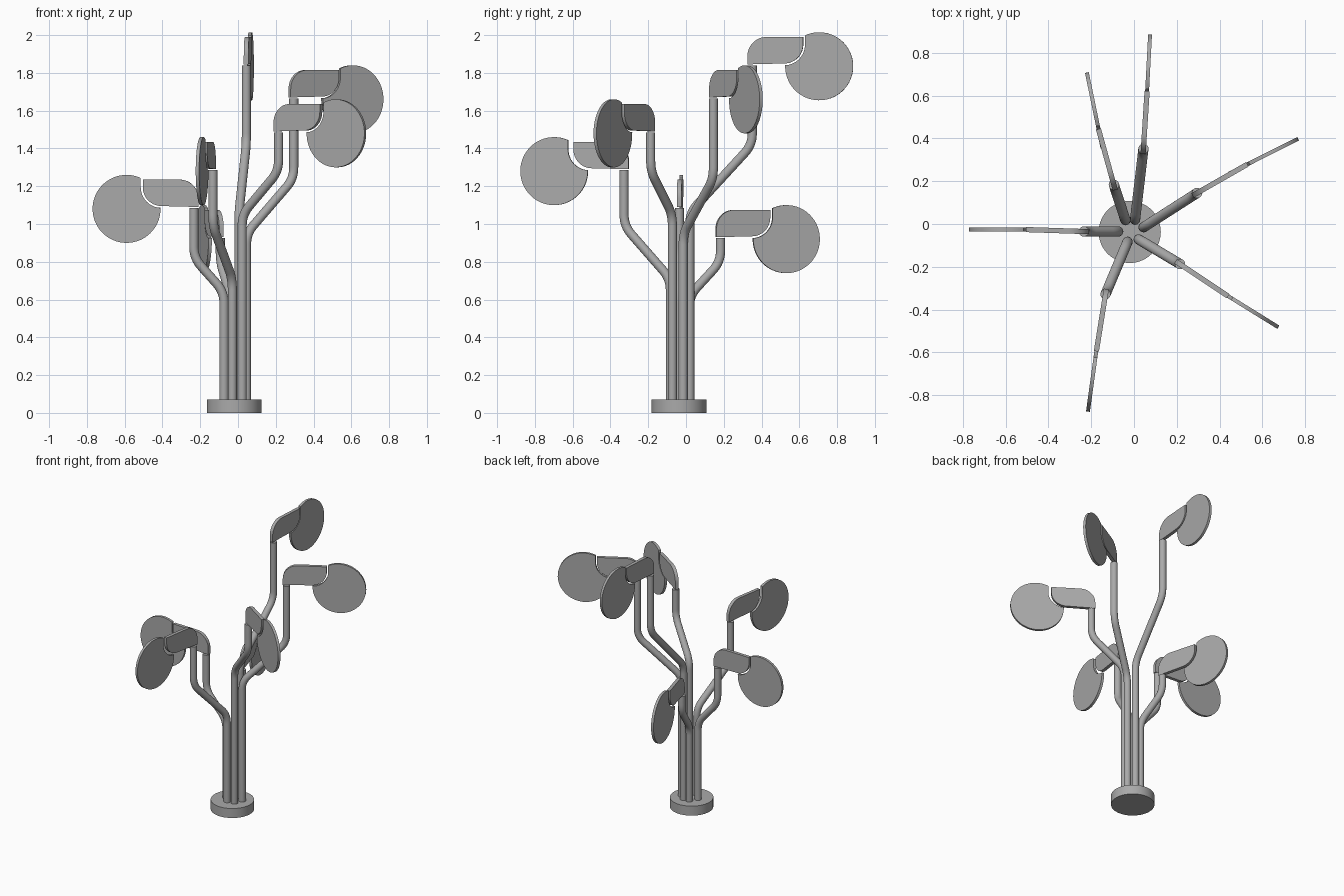
import bpy, bmesh, math
from mathutils import Vector

if "Cube" in bpy.data.objects:
    bpy.data.objects.remove(bpy.data.objects["Cube"])

grey = bpy.data.materials.new("grey")
grey.diffuse_color = (0.4, 0.4, 0.4, 1)
grey.use_nodes = True
grey.node_tree.nodes["Principled BSDF"].inputs["Base Color"].default_value = grey.diffuse_color


def add_mesh(name, bm):
    bmesh.ops.recalc_face_normals(bm, faces=bm.faces)
    me = bpy.data.meshes.new(name)
    bm.to_mesh(me)
    bm.free()
    me.materials.append(grey)
    ob = bpy.data.objects.new(name, me)
    bpy.context.collection.objects.link(ob)
    bpy.ops.object.select_all(action='DESELECT')
    ob.select_set(True)
    bpy.context.view_layer.objects.active = ob
    bpy.ops.object.shade_smooth_by_angle(angle=math.radians(35))
    return ob


def arc(cx, cz, r, a0, a1, n):
    """Points on an arc, angles in degrees."""
    angles = [math.radians(a0 + (a1 - a0) * i / n) for i in range(n + 1)]
    return [(cx + r * math.cos(a), cz + r * math.sin(a)) for a in angles]


def plate(name, outline, origin, direction, thickness):
    """Upright plate: outline is (distance along direction, height)."""
    d = Vector((direction.x, direction.y, 0)).normalized()
    side = Vector((-d.y, d.x, 0)) * thickness
    bm = bmesh.new()
    face = bm.faces.new([bm.verts.new(origin + d * s + Vector((0, 0, z)) - side / 2)
                         for s, z in outline])
    ext = bmesh.ops.extrude_face_region(bm, geom=[face])
    bmesh.ops.translate(bm, vec=side,
                        verts=[v for v in ext['geom'] if isinstance(v, bmesh.types.BMVert)])
    add_mesh(name, bm)


def filleted(points, cut=0.06, n=8):
    """Round the inner corners of a path."""
    out = [points[0]]
    for a, b, c in zip(points, points[1:], points[2:]):
        p, q = b + (a - b).normalized() * cut, b + (c - b).normalized() * cut
        for i in range(n + 1):
            t = i / n
            out.append(p * (1 - t) ** 2 + b * 2 * t * (1 - t) + q * t * t)
    return out + [points[-1]]


def tube(name, path, radius, sides=20):
    bm = bmesh.new()
    rings = []
    for i, p in enumerate(path):
        t = (path[min(i + 1, len(path) - 1)] - path[max(i - 1, 0)]).normalized()
        if i in (0, len(path) - 1):
            t = Vector((0, 0, 1))
        u = Vector((0, 1, 0)).cross(t).normalized()
        v = t.cross(u)
        rings.append([bm.verts.new(p + radius * (u * math.cos(k * math.tau / sides)
                                                 + v * math.sin(k * math.tau / sides)))
                      for k in range(sides)])
    for r0, r1 in zip(rings, rings[1:]):
        for k in range(sides):
            m = (k + 1) % sides
            bm.faces.new((r0[k], r0[m], r1[m], r1[k]))
    bm.faces.new(rings[0])
    bm.faces.new(rings[-1])
    add_mesh(name, bm)


# Round base
bm = bmesh.new()
bmesh.ops.create_cone(bm, cap_ends=True, segments=64, radius1=0.145, radius2=0.145, depth=0.07)
bmesh.ops.translate(bm, verts=bm.verts, vec=(-0.02, -0.037, 0.035))
add_mesh("base", bm)

# Bracket: two opposite corners rounded, two square
bracket = ([(-0.025, 0.005)] + arc(0.17, 0.11, 0.10, -90, 0, 12)
           + [(0.27, 0.15)] + arc(0.075, 0.05, 0.10, 90, 180, 12))
# Disc with a bite that follows the bracket corner
disc = arc(0.355, -0.005, 0.18, 178, 474.6, 56) + arc(0.17, 0.11, 0.11, 0, -88, 12)

# Arms: foot xy, upright xy, hinge xy, tip xy, lower bend z, upper bend z, top z
arms = [
    ((.005, .020), (.044, .351), (.061, .618), (.075, .885), 1.06, 1.42, 1.84),
    ((.045, -.015), (.295, .145), (.524, .276), (.766, .398), .95, 1.24, 1.665),
    ((.022, -.072), (.215, -.187), (.440, -.337), (.674, -.482), 1.05, 1.28, 1.485),
    ((-.030, -.083), (-.133, -.328), (-.178, -.609), (-.215, -.876), .71, .99, 1.285),
    ((-.074, -.035), (-.234, -.035), (-.506, -.026), (-.770, -.026), .64, .82, 1.085),
    ((-.040, .018), (-.094, .183), (-.164, .436), (-.220, .707), .62, .80, .925),
]
for i, (foot, up, hinge, tip, z1, z2, top) in enumerate(arms, 1):
    path = [Vector((*foot, 0.06)), Vector((*foot, z1)), Vector((*up, z2)), Vector((*up, top))]
    tube(f"stem_{i}", filleted(path), 0.024)
    pu, ph, pt = (Vector((*p, top)) for p in (up, hinge, tip))
    plate(f"bracket_{i}", bracket, pu, ph - pu, 0.024)
    d = (pt - ph).normalized()
    plate(f"disc_{i}", disc, pt - d * 0.535, d, 0.018)
